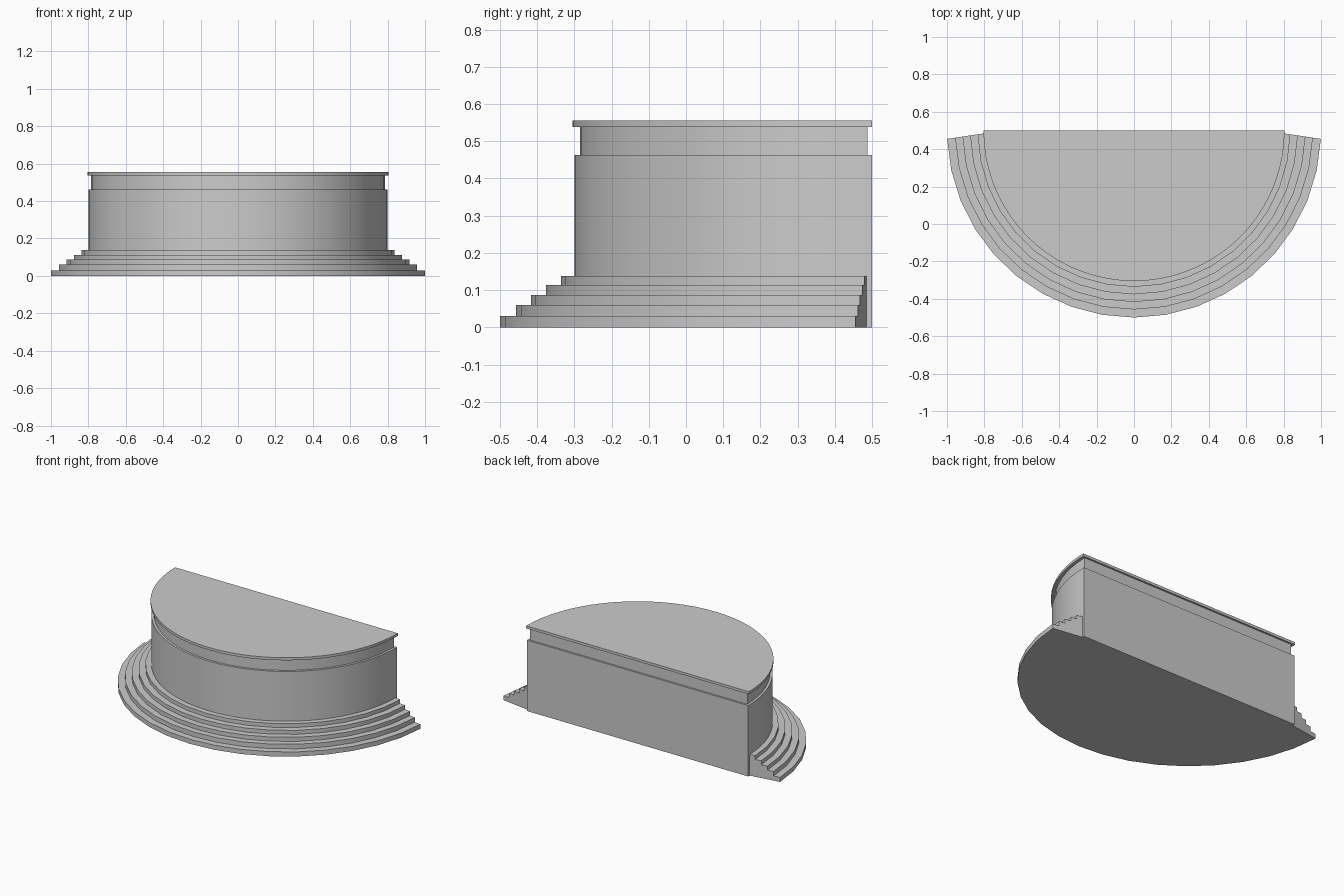
import bpy, bmesh
from math import pi, sin, cos, asin

if "Cube" in bpy.data.objects:
    bpy.data.objects.remove(bpy.data.objects["Cube"])

CY = 0.5  # centre of the half circle, on the flat back


def finish(name, bm, angle):
    bmesh.ops.recalc_face_normals(bm, faces=bm.faces[:])
    mesh = bpy.data.meshes.new(name)
    bm.to_mesh(mesh)
    bm.free()
    ob = bpy.data.objects.new(name, mesh)
    bpy.context.collection.objects.link(ob)
    bpy.ops.object.select_all(action='DESELECT')
    ob.select_set(True)
    bpy.context.view_layer.objects.active = ob
    bpy.ops.object.shade_smooth_by_angle(angle=angle)
    return ob


def ring(bm, r, z, back, seg=36):
    """Half-circle outline with its flat side at y = back."""
    a0 = asin((CY - back) / r)
    return [bm.verts.new((r * cos(a), CY - r * sin(a), z))
            for a in (a0 + (pi - 2 * a0) * i / seg for i in range(seg + 1))]


# drum, recessed neck and cap as one stack of half-circle outlines
bm = bmesh.new()
levels = [(0.8, 0, 0.5), (0.8, 0.463, 0.5), (0.785, 0.463, 0.488),
          (0.785, 0.538, 0.488), (0.805, 0.538, 0.5), (0.805, 0.555, 0.5)]
rings = [ring(bm, *lv) for lv in levels]
for a, b in zip(rings, rings[1:]):
    n = len(a)
    for i in range(n):
        j = (i + 1) % n
        bm.faces.new((a[i], a[j], b[j], b[i]))
bm.faces.new(rings[0])
bm.faces.new(rings[-1])
finish("stage_drum", bm, 0.5)

# curved steps: stair profile swept around the drum with slanted ends
radii = [1.0, 0.957, 0.917, 0.876, 0.836]
tops = [0.03, 0.06, 0.087, 0.113, 0.138]
profile = [(0.79, 0), (radii[0], 0)]
for k, r in enumerate(radii):
    profile.append((r, tops[k]))
    profile.append((radii[k + 1] if k < 4 else 0.79, tops[k]))

bm = bmesh.new()
SEG = 18
columns = []
for r, z in profile:
    a0 = asin((0.015 + 0.15 * (r - 0.8)) / r)
    columns.append([bm.verts.new((r * cos(a), CY - r * sin(a), z))
                    for a in (a0 + (pi - 2 * a0) * i / SEG for i in range(SEG + 1))])
for k, a in enumerate(columns):
    b = columns[(k + 1) % len(columns)]
    for i in range(SEG):
        bm.faces.new((a[i], a[i + 1], b[i + 1], b[i]))
bm.faces.new([c[0] for c in columns])
bm.faces.new([c[-1] for c in columns])
finish("curved_steps", bm, 0.5)
